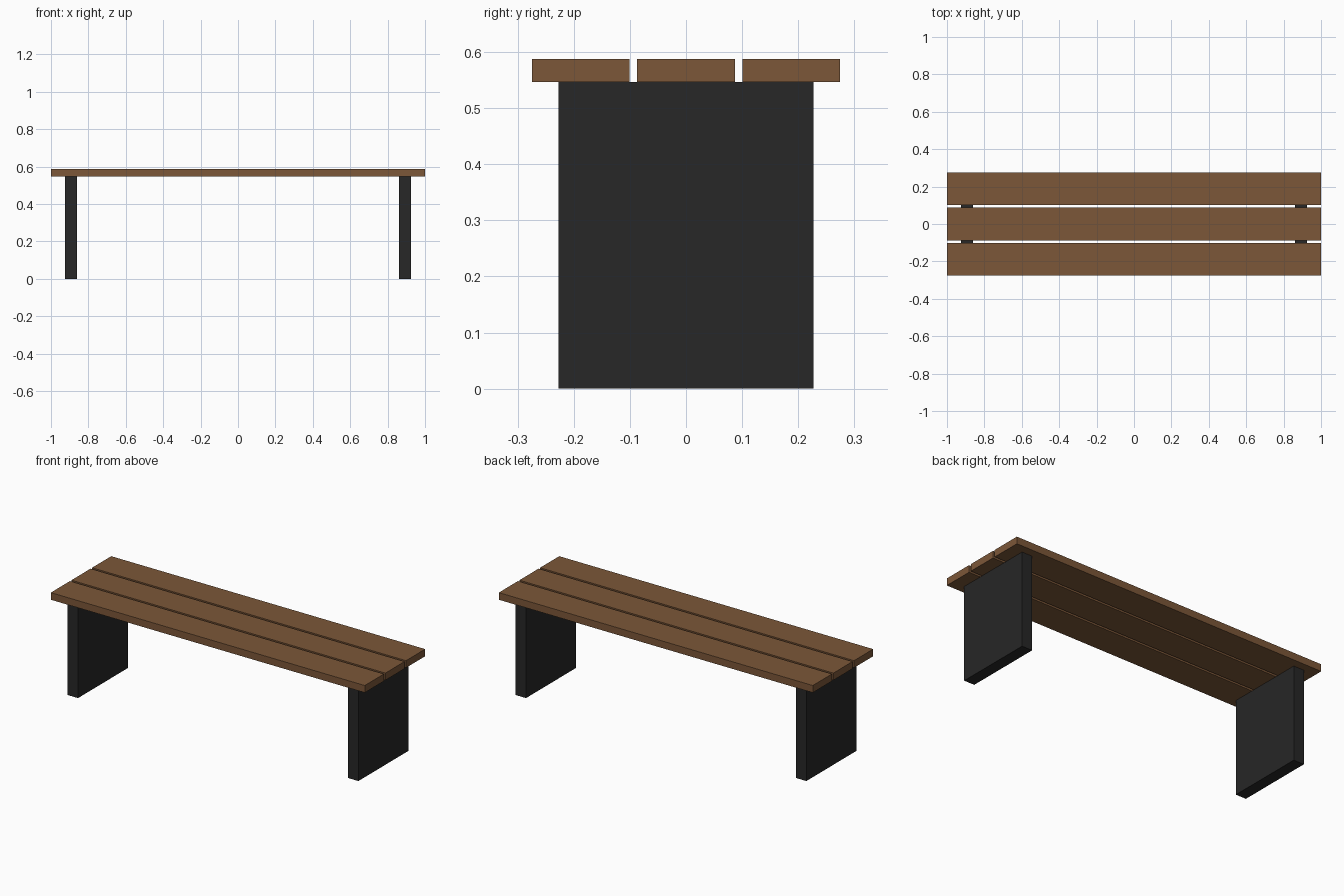
import bpy

if "Cube" in bpy.data.objects:
    bpy.data.objects.remove(bpy.data.objects["Cube"])


def material(name, color):
    m = bpy.data.materials.new(name)
    m.diffuse_color = color
    m.use_nodes = True
    m.node_tree.nodes["Principled BSDF"].inputs["Base Color"].default_value = m.diffuse_color
    return m


def box(name, lo, hi, mat):
    bpy.ops.mesh.primitive_cube_add(size=1)
    o = bpy.context.object
    o.name = name
    for v in o.data.vertices:
        for i in range(3):
            v.co[i] = hi[i] if v.co[i] > 0 else lo[i]
    o.data.materials.append(mat)
    return o


wood = material("wood", (0.2, 0.095, 0.04, 1))
metal = material("dark_metal", (0.02, 0.02, 0.02, 1))

LEG_TOP, SEAT_TOP = 0.547, 0.588

# Three seat planks separated by narrow gaps
for name, y in (("front_plank", -0.1875), ("middle_plank", 0), ("back_plank", 0.1875)):
    box(name, (-1, y - 0.087, LEG_TOP), (1, y + 0.087, SEAT_TOP), wood)

# Two slab legs, one near each end
for name, x in (("left_leg", -0.893), ("right_leg", 0.893)):
    box(name, (x - 0.033, -0.227, 0), (x + 0.033, 0.227, LEG_TOP), metal)
